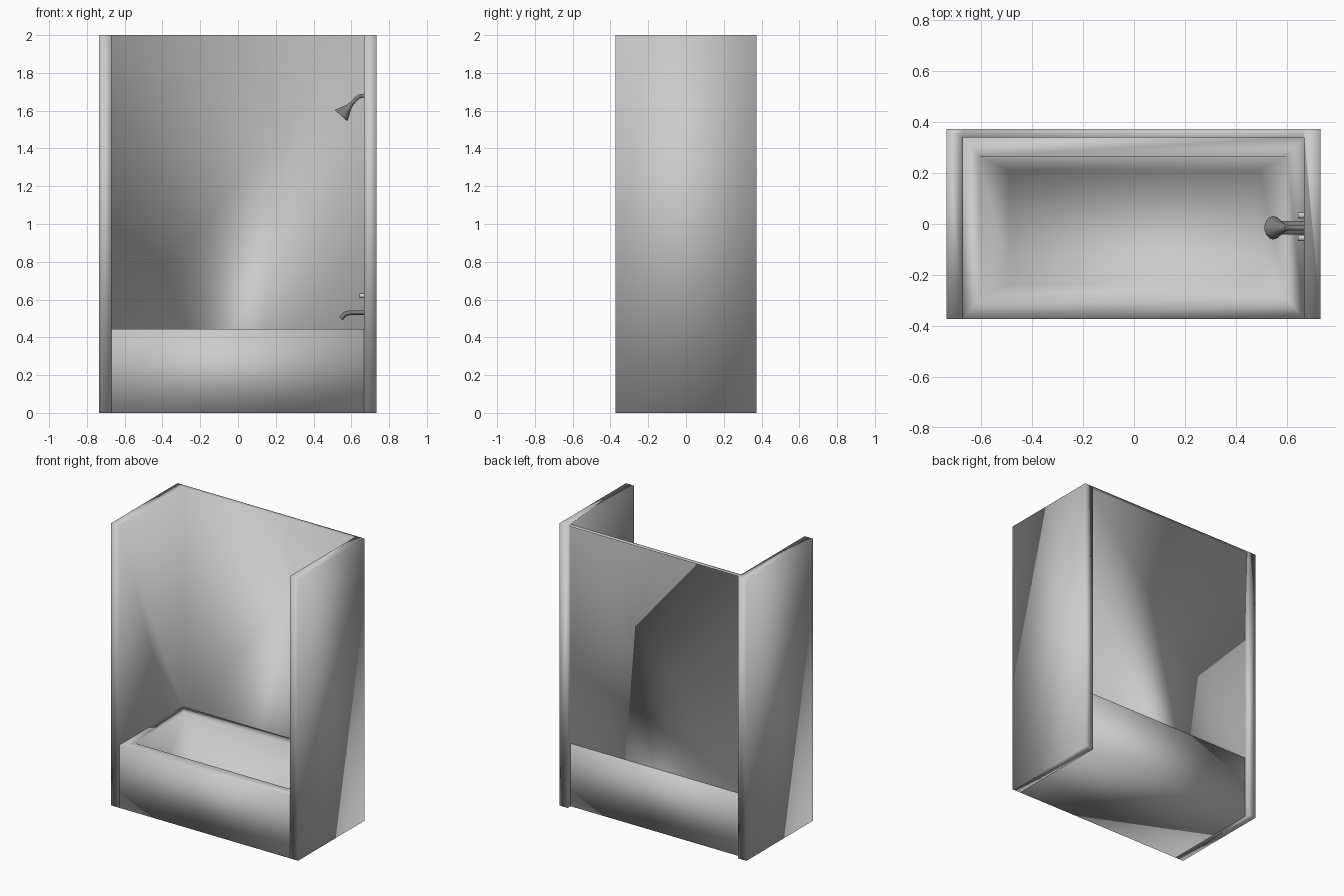
import bpy, bmesh, math

if "Cube" in bpy.data.objects:
    bpy.data.objects.remove(bpy.data.objects["Cube"])

XL, XR = -0.67, 0.667          # inner faces of the side walls
YF, YB, YE = -0.372, 0.34, 0.372   # front, back panel, rear end of walls
RIM = 0.445                    # tub rim height
FIX_Y = -0.015                 # fixture centre line

dark = bpy.data.materials.new("dark_metal")
dark.diffuse_color = (0.2, 0.2, 0.2, 1)
dark.use_nodes = True
dark.node_tree.nodes["Principled BSDF"].inputs["Base Color"].default_value = dark.diffuse_color


def mesh_object(name, bm):
    me = bpy.data.meshes.new(name)
    bm.to_mesh(me)
    bm.free()
    ob = bpy.data.objects.new(name, me)
    bpy.context.collection.objects.link(ob)
    me.shade_smooth()
    return ob


def select(ob):
    bpy.ops.object.select_all(action='DESELECT')
    ob.select_set(True)
    bpy.context.view_layer.objects.active = ob


def pipe(name, points, width=1.0):
    """Round pipe in the xz plane; points are (x, z, radius)."""
    cu = bpy.data.curves.new(name, 'CURVE')
    cu.dimensions = '3D'
    cu.bevel_depth = 1.0
    cu.bevel_resolution = 5
    cu.use_fill_caps = True
    sp = cu.splines.new('POLY')
    sp.points.add(len(points) - 1)
    for p, (x, z, r) in zip(sp.points, points):
        p.co = (x, 0, z, 1)
        p.radius = r
    ob = bpy.data.objects.new(name, cu)
    bpy.context.collection.objects.link(ob)
    ob.location.y = FIX_Y
    ob.scale.y = width
    select(ob)
    bpy.ops.object.convert(target='MESH')
    bpy.ops.object.shade_smooth_by_angle(angle=math.radians(40))
    ob = bpy.context.object
    ob.data.materials.clear()
    ob.data.materials.append(dark)


# Shower surround: one softly shaded shell
bm = bmesh.new()


def face(pts, flip=False):
    vs = [bm.verts.new(p) for p in pts]
    bm.faces.new(vs[::-1] if flip else vs)


# Side walls (o = outer x, i = inner x)
for o, i, flip in ((-0.735, XL, False), (0.732, XR, True)):
    face([(o, YF, 0), (o, YF, 2), (o, YE, 2), (o, YE, 0)], flip)
    face([(o, YF, 0), (i, YF, 0), (i, YF, 2), (o, YF, 2)], flip)
    face([(i, YF, 0), (i, YB, 0), (i, YB, RIM), (i, YB, 2), (i, YF, 2)], flip)
    face([(i, YB, 0), (i, YE, 0), (i, YE, 2), (i, YB, 2), (i, YB, RIM)], flip)
    face([(i, YE, 0), (o, YE, 0), (o, YE, 2), (i, YE, 2)], flip)
    for z, turn in ((2, False), (0, True)):
        face([(o, YF, z), (i, YF, z), (i, YB, z), (i, YE, z), (o, YE, z)],
             flip != turn)
# Thin back panel with a flange along its top
face([(XL, YB, RIM), (XR, YB, RIM), (XR, YB, 2), (XL, YB, 2)])
face([(XL, YB, 2), (XR, YB, 2), (XR, YE, 2), (XL, YE, 2)])
bmesh.ops.remove_doubles(bm, verts=bm.verts, dist=1e-4)
mesh_object("shower_surround", bm)

# Bathtub: outer shell, rim and tapered basin as stacked rings
bm = bmesh.new()
rings = []
for x0, x1, y0, y1, z in ((XL, XR, YF, YB, 0),
                          (XL, XR, YF, YB, RIM),
                          (-0.605, 0.60, -0.29, 0.265, RIM),
                          (-0.49, 0.49, -0.24, 0.21, 0.10)):
    rings.append([bm.verts.new((x, y, z)) for x, y in
                  ((x0, y0), (x1, y0), (x1, y1), (x0, y1))])
for a, b in zip(rings, rings[1:]):
    for i in range(4):
        j = (i + 1) % 4
        bm.faces.new((a[i], a[j], b[j], b[i]))
bm.faces.new(rings[0][::-1])
bm.faces.new(rings[-1])
mesh_object("bathtub", bm)

# Shower arm and conical head
pipe("shower_arm", [(0.67, 1.68, 0.011), (0.645, 1.676, 0.011),
                    (0.625, 1.663, 0.011), (0.592, 1.626, 0.011)])
pipe("shower_head", [(0.60, 1.635, 0.012), (0.588, 1.621, 0.016),
                     (0.546, 1.573, 0.046)])

# Tub spout, wider than it is tall
pipe("tub_spout", [(0.67, 0.53, 0.013), (0.59, 0.53, 0.013),
                   (0.568, 0.524, 0.013), (0.545, 0.499, 0.013)], width=2.0)

# Tap handles
for side, y in (("rear", 0.034), ("front", -0.055)):
    bm = bmesh.new()
    bmesh.ops.create_cone(bm, cap_ends=True, segments=16,
                          radius1=0.012, radius2=0.012, depth=0.024)
    ob = mesh_object(side + "_tap_handle", bm)
    ob.location = (0.656, y, 0.62)
    ob.rotation_euler.y = math.pi / 2
    select(ob)
    bpy.ops.object.shade_smooth_by_angle(angle=math.radians(40))
